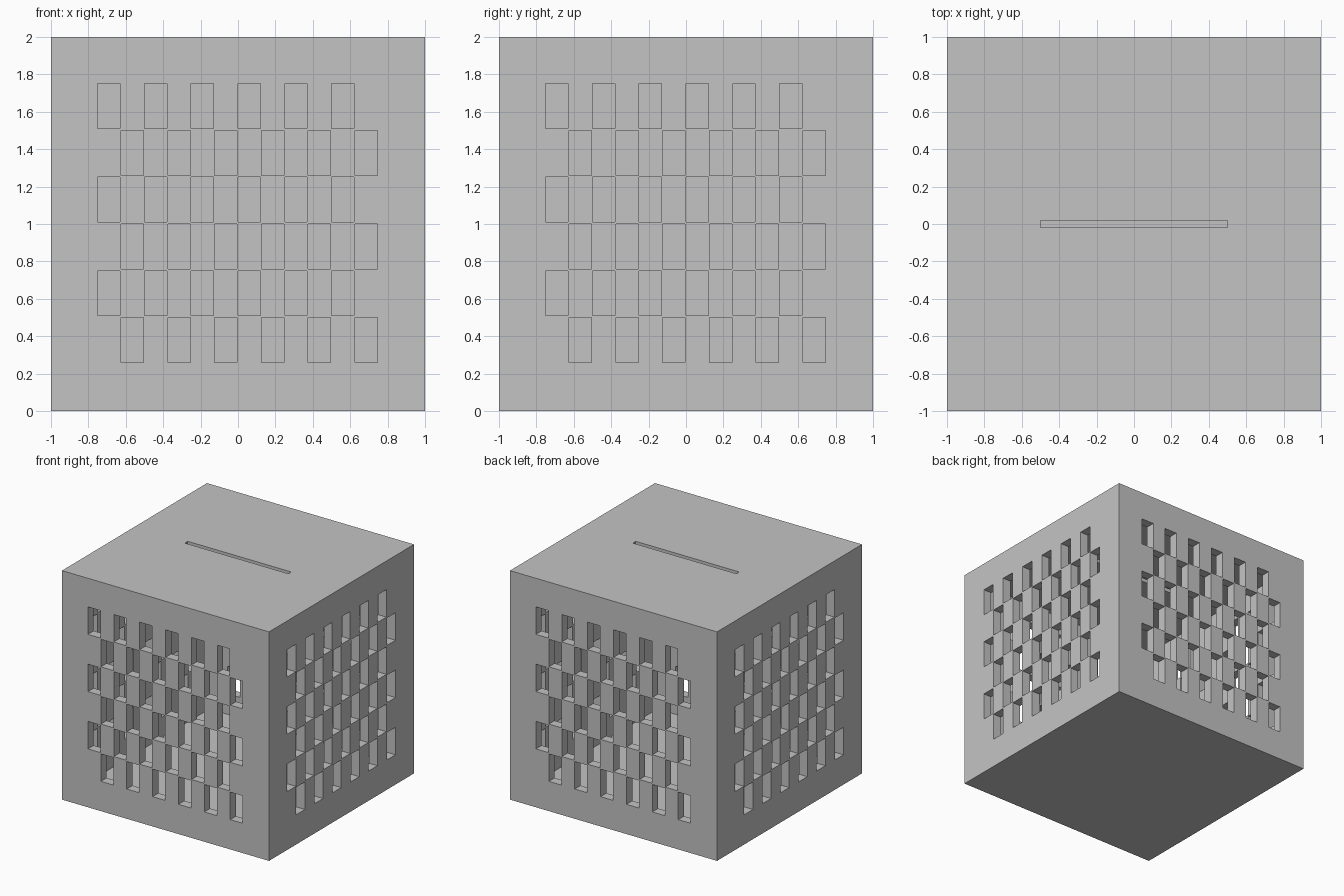
import bpy, bmesh
from math import pi
from mathutils import Matrix, Vector

WALL = 0.08      # shell thickness
PITCH = 0.25     # spacing of windows and rows
WINDOW = (0.12, 0.24)

old = bpy.data.objects.get("Cube")
if old:
    bpy.data.objects.remove(old, do_unlink=True)

grey = bpy.data.materials.new("light grey")
grey.use_nodes = True
colour = (0.55, 0.55, 0.55, 1)
grey.diffuse_color = colour
grey.node_tree.nodes["Principled BSDF"].inputs["Base Color"].default_value = colour


def add_box(bm, low, high, turn=Matrix()):
    low, high = Vector(low), Vector(high)
    place = Matrix.Translation((low + high) / 2) @ Matrix.Diagonal((*(high - low), 1))
    bmesh.ops.create_cube(bm, size=1, matrix=turn @ place)


def finish(bm, name):
    mesh = bpy.data.meshes.new(name)
    bm.to_mesh(mesh)
    bm.free()
    mesh.materials.append(grey)
    obj = bpy.data.objects.new(name, mesh)
    bpy.context.scene.collection.objects.link(obj)
    return obj


def cut(target, cutter):
    cutter.hide_render = True
    mod = target.modifiers.new(cutter.name, 'BOOLEAN')
    mod.operation = 'DIFFERENCE'
    mod.solver = 'EXACT'
    mod.object = cutter
    bpy.context.view_layer.objects.active = target
    bpy.ops.object.modifier_apply(modifier=mod.name)
    bpy.data.objects.remove(cutter, do_unlink=True)


# Outer box
bm = bmesh.new()
add_box(bm, (-1, -1, 0), (1, 1, 2))
box = finish(bm, "slotted_box")

# Hollow inside
bm = bmesh.new()
inner = 1 - WALL
add_box(bm, (-inner, -inner, WALL), (inner, inner, 2 - WALL))
cut(box, finish(bm, "cavity_cutter"))

# Staggered windows, the same on all four walls, and the slot in the top
bm = bmesh.new()
for side in range(4):
    turn = Matrix.Rotation(side * pi / 2, 4, 'Z')
    for row in range(6):
        top = 1.75 - row * PITCH
        for column in range(6):
            x = -0.75 + column * PITCH + (row % 2) * PITCH / 2
            add_box(bm, (x, -1.1, top - WINDOW[1]), (x + WINDOW[0], -0.88, top), turn)
add_box(bm, (-0.5, -0.02, 1.88), (0.5, 0.02, 2.1))
cut(box, finish(bm, "opening_cutter"))
